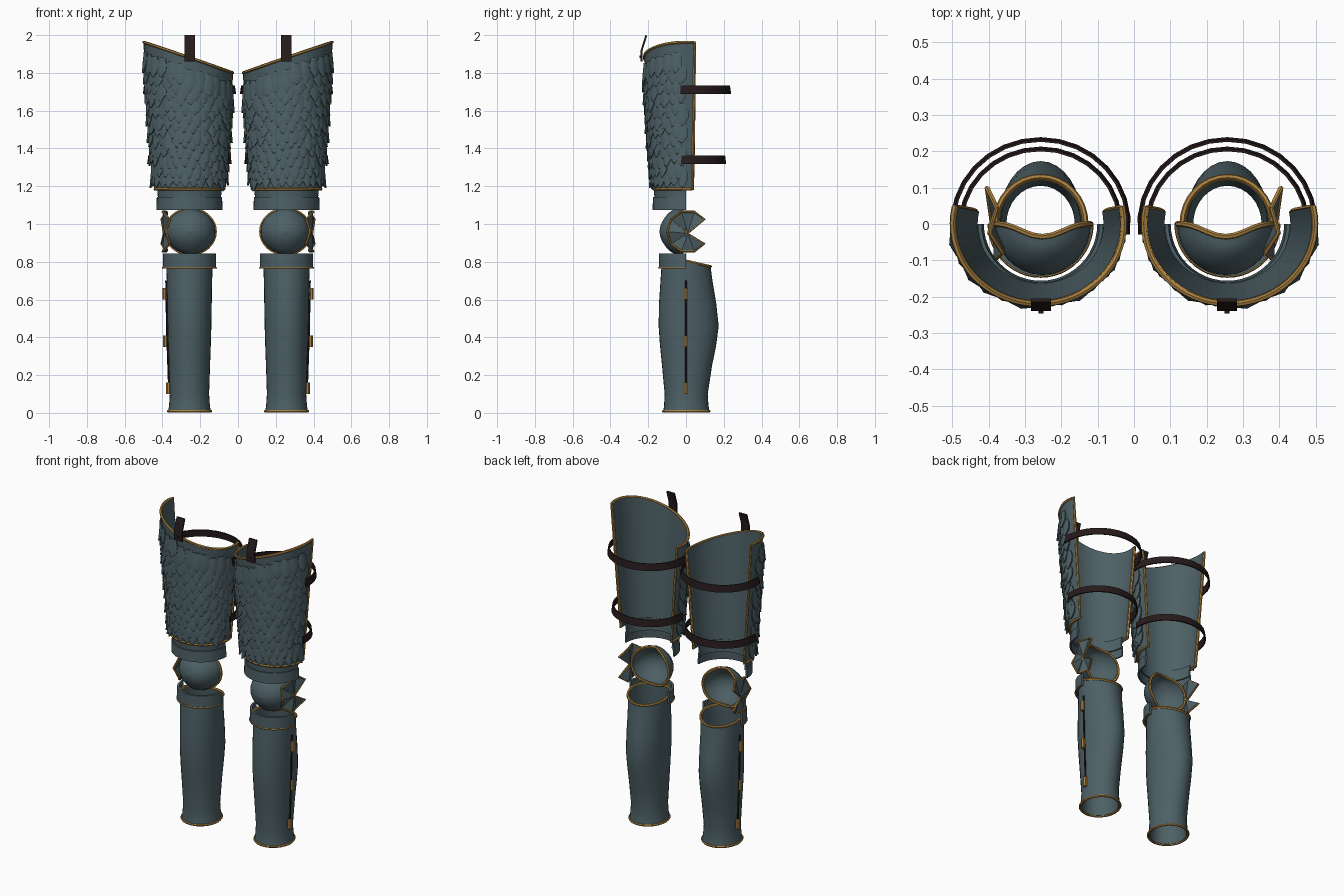
import bpy, math, random
from mathutils import Vector

random.seed(4)
cube = bpy.data.objects.get("Cube")
if cube:
    bpy.data.objects.remove(cube)


def material(name, rgb):
    m = bpy.data.materials.new(name)
    m.use_nodes = True
    m.diffuse_color = (*rgb, 1)
    m.node_tree.nodes["Principled BSDF"].inputs["Base Color"].default_value = (*rgb, 1)
    return m


steel = material("blue_grey_steel", (0.075, 0.118, 0.132))
gold = material("dull_gold", (0.40, 0.22, 0.05))
leather = material("dark_leather", (0.02, 0.011, 0.011))

CX = 0.257          # centre line of one leg
PI = math.pi


def finish(name, data, mats, thick=0, rim=0):
    """Bake one left-leg part, then mirror it for the right leg."""
    for m in mats:
        data.materials.append(m)
    left = bpy.data.objects.new("left_" + name, data)
    bpy.context.collection.objects.link(left)
    if thick:
        s = left.modifiers.new("thickness", 'SOLIDIFY')
        s.thickness, s.offset, s.material_offset_rim = thick, -1, rim
    deps = bpy.context.evaluated_depsgraph_get()
    mesh = bpy.data.meshes.new_from_object(left.evaluated_get(deps))
    bpy.data.objects.remove(left)
    mesh.shade_smooth()
    mesh.set_sharp_from_angle(angle=math.radians(35))
    other = mesh.copy()
    for v in other.vertices:
        v.co.x = -v.co.x
    other.flip_normals()
    for side, me in (("left_", mesh), ("right_", other)):
        bpy.context.collection.objects.link(bpy.data.objects.new(side + name, me))


def grid_faces(rows, n, closed, base=0):
    return [(base + r * n + i, base + r * n + (i + 1) % n,
             base + (r + 1) * n + (i + 1) % n, base + (r + 1) * n + i)
            for r in range(rows - 1) for i in range(n if closed else n - 1)]


def loft(name, rows, mats, closed=False, thick=0.01, rim=0):
    me = bpy.data.meshes.new(name)
    n = len(rows[0])
    me.from_pydata([p for row in rows for p in row], [], grid_faces(len(rows), n, closed))
    finish(name, me, mats, thick, rim)


def tube(name, points, radius, mat=gold, closed=True):
    cu = bpy.data.curves.new(name, 'CURVE')
    cu.dimensions = '3D'
    cu.bevel_depth, cu.bevel_resolution, cu.use_fill_caps = radius, 1, True
    sp = cu.splines.new('POLY')
    sp.points.add(len(points) - 1)
    for p, co in zip(sp.points, points):
        p.co = (*co, 1)
    sp.use_cyclic_u = closed
    finish(name, cu, [mat])


def arc(rx, ry, z, a0, a1, n):
    return [(CX + rx * math.cos(a), ry * math.sin(a), z)
            for a in (a0 + (a1 - a0) * i / n for i in range(n + 1))]


# Thigh plate: tapered open-backed shell with a slanted top
LOW = 1.185


def top_z(x):
    return 1.80 + (x - 0.02) / 0.48 * 0.165


def thigh(a, z, out=0):
    k = (z - LOW) / 0.75
    return Vector((CX + (0.183 + 0.057 * k + out) * math.cos(a),
                   (0.172 + 0.052 * k + out) * math.sin(a), z))


def thigh_row(t, n=36, e=0.21):
    row = []
    for i in range(n + 1):
        a = PI - e + (PI + 2 * e) * i / n
        top = top_z(thigh(a, 1.88).x)
        row.append(thigh(a, LOW + (top - LOW) * t))
    return row


rows = [thigh_row(t / 6) for t in range(7)]
loft("thigh_plate", rows, [steel, gold], rim=1)
edge = rows[0] + [r[-1] for r in rows[1:-1]] + rows[-1][::-1] + [r[0] for r in rows[-2:0:-1]]
tube("thigh_trim", edge, 0.008)

# Thigh scales: overlapping pointed leaves wrapped on the shell
LEAF = [(0, 0.6), (0.35, 1.0), (0.65, 0.95), (0.87, 0.5), (1, 0.06)]
verts, faces = [], []
ROWS, COLS = 12, 13
for j in range(ROWS):
    for c in range(COLS + j % 2):
        a = PI + 0.12 + (PI - 0.24) * (c + (0 if j % 2 else 0.5)) / COLS
        a += random.uniform(-0.03, 0.03)
        start = top_z(thigh(a, 1.88).x) - 0.055
        z0 = start + (1.305 - start) * j / (ROWS - 1) + random.uniform(-0.01, 0.01)
        length = random.uniform(0.105, 0.122)
        half = random.uniform(0.135, 0.16)
        lift = random.uniform(0.014, 0.022)
        base = len(verts)
        for v, w in LEAF:
            for u in (-1, -0.5, 0, 0.5, 1):
                out = 0.004 + lift * v + 0.007 * (1 - abs(u)) * (1 - 0.4 * v)
                verts.append(thigh(a + u * w * half, z0 - v * length, out))
        faces += [f[::-1] for f in grid_faces(len(LEAF), 5, False, base)]
me = bpy.data.meshes.new("thigh_scales")
me.from_pydata(verts, [], faces)
finish("thigh_scales", me, [steel], thick=0.008)

# Lames below the thigh
loft("upper_lame", [arc(0.166, 0.166, 1.125, PI, 2 * PI, 24),
                    arc(0.172, 0.172, 1.2, PI, 2 * PI, 24)], [steel])
loft("lower_lame", [arc(0.175, 0.177, 1.075, PI, 2 * PI, 24),
                    arc(0.173, 0.175, 1.142, PI, 2 * PI, 24)], [steel])

# Leather straps: two round the back, one hanging tab in front
for name, z, rx, ry in (("upper_strap", 1.71, 0.245, 0.236), ("lower_strap", 1.34, 0.222, 0.21)):
    loft(name, [arc(rx + d, ry + d, z + h, -0.12, PI + 0.12, 16)
                for h, d in ((-0.022, 0.003), (0.022, -0.003))], [leather], thick=0.007)
loft("front_tab", [[(0.228, y, z), (0.283, y, z)]
                   for y, z in ((-0.24, 1.86), (-0.24, 1.92), (-0.215, 2.0))], [leather])
tube("tab_rivet", [(0.256, -0.246, 1.885), (0.256, -0.236, 1.885)], 0.007, leather, False)

# Knee cup: half dome, its rear edge dipping at top and bottom
KZ, N = 0.96, 32
dome = []
for k in range(9):
    t = PI / 2 * (1 - k / 8.2)
    row = []
    for i in range(N):
        p = 2 * PI * i / N
        dip = 0.035 * abs(math.sin(p)) ** 6 * math.sin(t) ** 6
        row.append((0.252 + 0.133 * math.sin(t) * math.cos(p),
                    -0.14 * math.cos(t) - dip,
                    KZ + 0.12 * math.sin(t) * math.sin(p)))
    dome.append(row)
loft("knee_cup", dome + [[(0.252, -0.141, KZ)] * N], [steel, gold], closed=True, rim=1)
tube("knee_trim", dome[0], 0.008)

# Pleated fan on the outside of the knee, notched at the back
hub = (0.392, 0.01, 0.95)
fan_rim = []
for i in range(9):
    a = math.radians(36 + 288 * i / 8)
    x = (0.405 if i % 2 == 0 else 0.378) - 0.02 * max(0, -math.cos(a))
    fan_rim.append((x, 0.01 + 0.11 * math.cos(a), KZ + 0.11 * math.sin(a)))
me = bpy.data.meshes.new("knee_fan")
me.from_pydata([hub] + fan_rim, [], [(0, i, i + 1) for i in range(1, 9)])
finish("knee_fan", me, [steel, gold], thick=0.008, rim=1)
tube("knee_fan_trim", [hub] + fan_rim, 0.006)

# Shin guard: full tube with a calf bulge (z, half width, front, back)
SHIN = [(0.008, 0.113, 0.12, 0.124), (0.04, 0.108, 0.116, 0.119), (0.1, 0.104, 0.113, 0.115),
        (0.25, 0.109, 0.127, 0.138), (0.36, 0.113, 0.138, 0.16), (0.46, 0.116, 0.145, 0.173),
        (0.58, 0.118, 0.143, 0.16), (0.7, 0.12, 0.135, 0.14), (0.805, 0.124, 0.128, 0.13)]
shin = []
for z, rx, front, back in SHIN:
    row = []
    for i in range(N):
        a = 2 * PI * i / N
        s = math.sin(a)
        drop = 0.03 * max(0, s) if z > 0.8 else 0
        row.append((CX + rx * math.cos(a), (back if s > 0 else front) * s, z - drop))
    shin.append(row)
loft("shin_guard", shin, [steel, gold], closed=True, rim=1)
tube("shin_top_trim", shin[-1], 0.008)
tube("shin_bottom_trim", shin[0], 0.007)

# Half band round the top of the shin
band = [arc(0.141, 0.143, z, PI, 2 * PI, 24) for z in (0.768, 0.843)]
loft("shin_band", band, [steel, gold], thick=0.014)
tube("shin_band_trim", band[0], 0.005, closed=False)

# Side seam and hinges on the outer shin
tube("shin_seam", [(CX + rx + 0.004, 0, z) for z, rx, f, b in SHIN[2:8]], 0.005, leather, False)
for name, z, x in (("low_hinge", 0.13, 0.368), ("middle_hinge", 0.38, 0.384), ("high_hinge", 0.63, 0.389)):
    tube(name, [(x, 0, z - 0.031), (x, 0, z + 0.031)], 0.012, gold, False)
